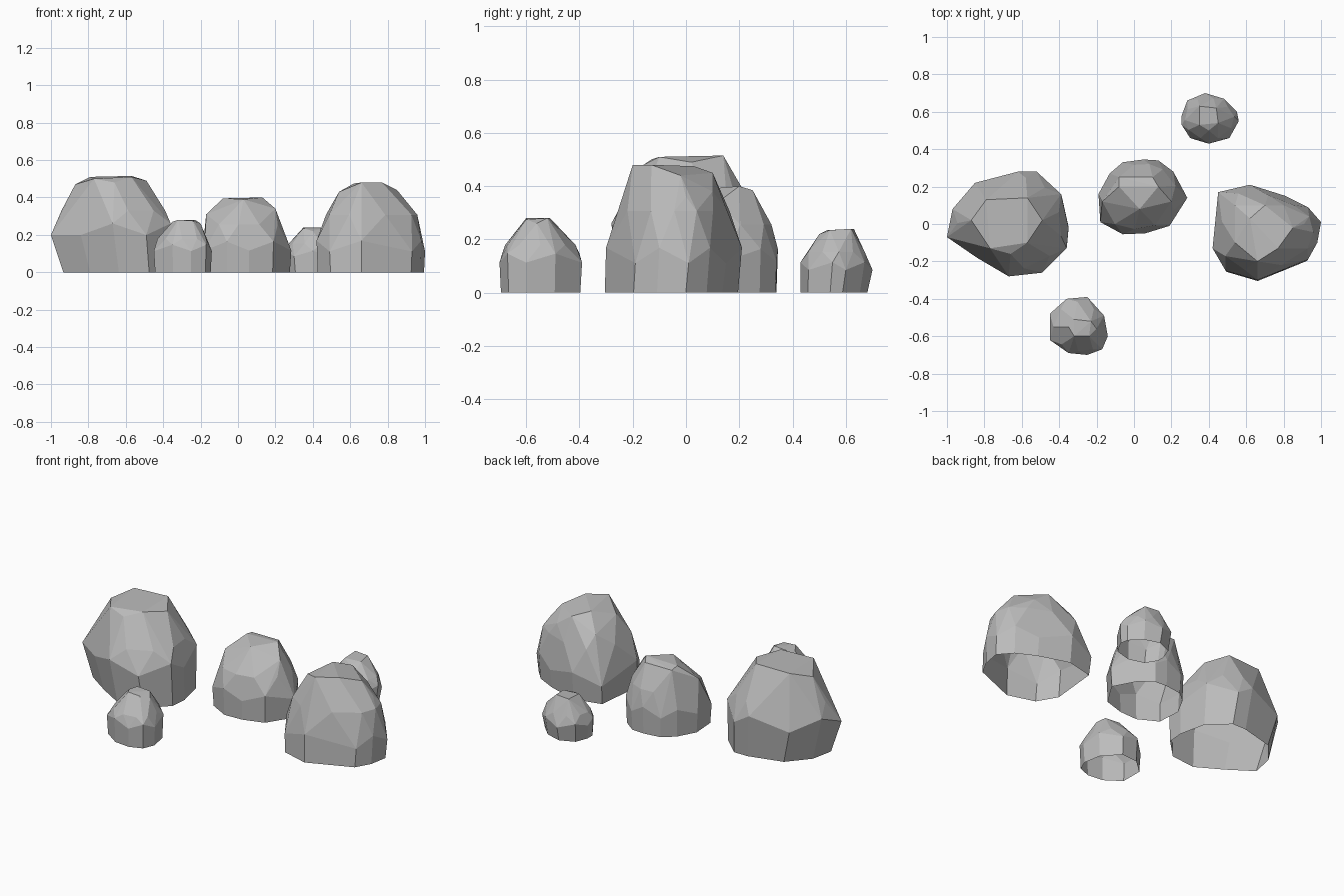
import bpy
import bmesh
import math
from mathutils import Vector

default_cube = bpy.data.objects.get("Cube")
if default_cube:
    bpy.data.objects.remove(default_cube, do_unlink=True)

# One plain stone colour
stone = bpy.data.materials.new("stone_grey")
stone.use_nodes = True
stone_colour = (0.5, 0.5, 0.5, 1)
stone.diffuse_color = stone_colour
shader = next(n for n in stone.node_tree.nodes if n.type == "BSDF_PRINCIPLED")
shader.inputs["Base Color"].default_value = stone_colour
shader.inputs["Roughness"].default_value = 0.9


def build_rock(name, outline, crown, waist, base_scale, base_shift=(0, 0)):
    """Faceted boulder: hull of a foot, waist and shoulder ring plus crown points."""
    outline = [Vector((x, y, 0)) for x, y in outline]
    centre = sum(outline, Vector()) / len(outline)
    height = max(point[2] for point in crown)
    shift = Vector((*base_shift, 0))
    points = [Vector(point) for point in crown]

    for i, corner in enumerate(outline):
        following = outline[(i + 1) % len(outline)]
        # Foot on the ground
        points.append(centre + (corner - centre) * base_scale + shift)
        # Waist, zigzagging up and down
        zigzag = 0.06 if i % 2 else -0.06
        points.append(corner + Vector((0, 0, waist + zigzag * height)))
        # Shoulder, staggered between the waist corners
        middle = (corner + following) / 2
        points.append(centre + (middle - centre) * 0.88 + Vector((0, 0, height * 0.64)))

    bm = bmesh.new()
    for point in points:
        bm.verts.new(point)
    bmesh.ops.convex_hull(bm, input=bm.verts[:])

    # Open underside
    underside = [f for f in bm.faces if all(v.co.z < 0.0001 for v in f.verts)]
    bmesh.ops.delete(bm, geom=underside, context="FACES")
    loose = [v for v in bm.verts if not v.link_faces]
    bmesh.ops.delete(bm, geom=loose, context="VERTS")

    # Merge nearly level triangles into broad chiselled facets
    bmesh.ops.dissolve_limit(bm, angle_limit=math.radians(5),
                             verts=bm.verts[:], edges=bm.edges[:])
    bmesh.ops.recalc_face_normals(bm, faces=bm.faces[:])
    mesh = bpy.data.meshes.new(name)
    bm.to_mesh(mesh)
    bm.free()
    mesh.materials.append(stone)
    rock = bpy.data.objects.new(name, mesh)
    bpy.context.collection.objects.link(rock)
    return rock


# Two large boulders
build_rock(
    "large_right_rock",
    outline=[(-1, -.07), (-.97, .08), (-.85, .22), (-.62, .28), (-.52, .28), (-.39, .16),
             (-.35, -.02), (-.36, -.13), (-.49, -.26), (-.67, -.28), (-.84, -.18)],
    crown=[(-.87, .02, .47), (-.77, -.13, .5), (-.79, .13, .51), (-.57, .14, .515),
           (-.57, -.1, .51), (-.49, .02, .49), (-.66, -.16, .48)],
    waist=.23, base_scale=.9, base_shift=(.03, 0))

build_rock(
    "large_left_rock",
    outline=[(.45, .17), (.62, .21), (.81, .15), (.93, .09), (1, .01), (.98, -.1),
             (.93, -.19), (.66, -.3), (.49, -.25), (.42, -.13)],
    crown=[(.66, -.2, .48), (.77, -.13, .48), (.62, .03, .475), (.85, -.02, .44),
           (.7, .1, .45), (.54, -.1, .43), (.54, .1, .38), (.91, 0, .36), (.8, .1, .38)],
    waist=.14, base_scale=.98, base_shift=(0, -.01))

# Medium boulder between them
build_rock(
    "middle_rock",
    outline=[(-.19, .16), (-.13, .27), (-.06, .33), (.05, .345), (.13, .34), (.21, .28),
             (.285, .14), (.19, -.01), (.06, -.05), (-.06, -.055), (-.18, .01)],
    crown=[(-.08, .2, .395), (.13, .2, .4), (.1, .25, .385), (-.08, .25, .385),
           (.03, .08, .39), (.2, .12, .34), (-.17, .12, .31)],
    waist=.14, base_scale=.97)

# Two small stones, one in front and one behind
build_rock(
    "small_front_rock",
    outline=[(-.45, -.48), (-.36, -.4), (-.25, -.39), (-.16, -.49), (-.14, -.6),
             (-.17, -.67), (-.25, -.7), (-.35, -.69), (-.45, -.62)],
    crown=[(-.35, -.55, .27), (-.32, -.6, .28), (-.32, -.51, .28), (-.23, -.52, .28),
           (-.24, -.6, .275), (-.2, -.56, .26)],
    waist=.13, base_scale=.96)

build_rock(
    "small_back_rock",
    outline=[(.255, .58), (.285, .66), (.38, .7), (.48, .67), (.55, .6), (.56, .55),
             (.51, .46), (.4, .43), (.3, .46), (.255, .53)],
    crown=[(.35, .63, .24), (.35, .53, .235), (.45, .54, .235), (.44, .62, .24),
           (.4, .5, .22)],
    waist=.1, base_scale=.93, base_shift=(0, -.01))
